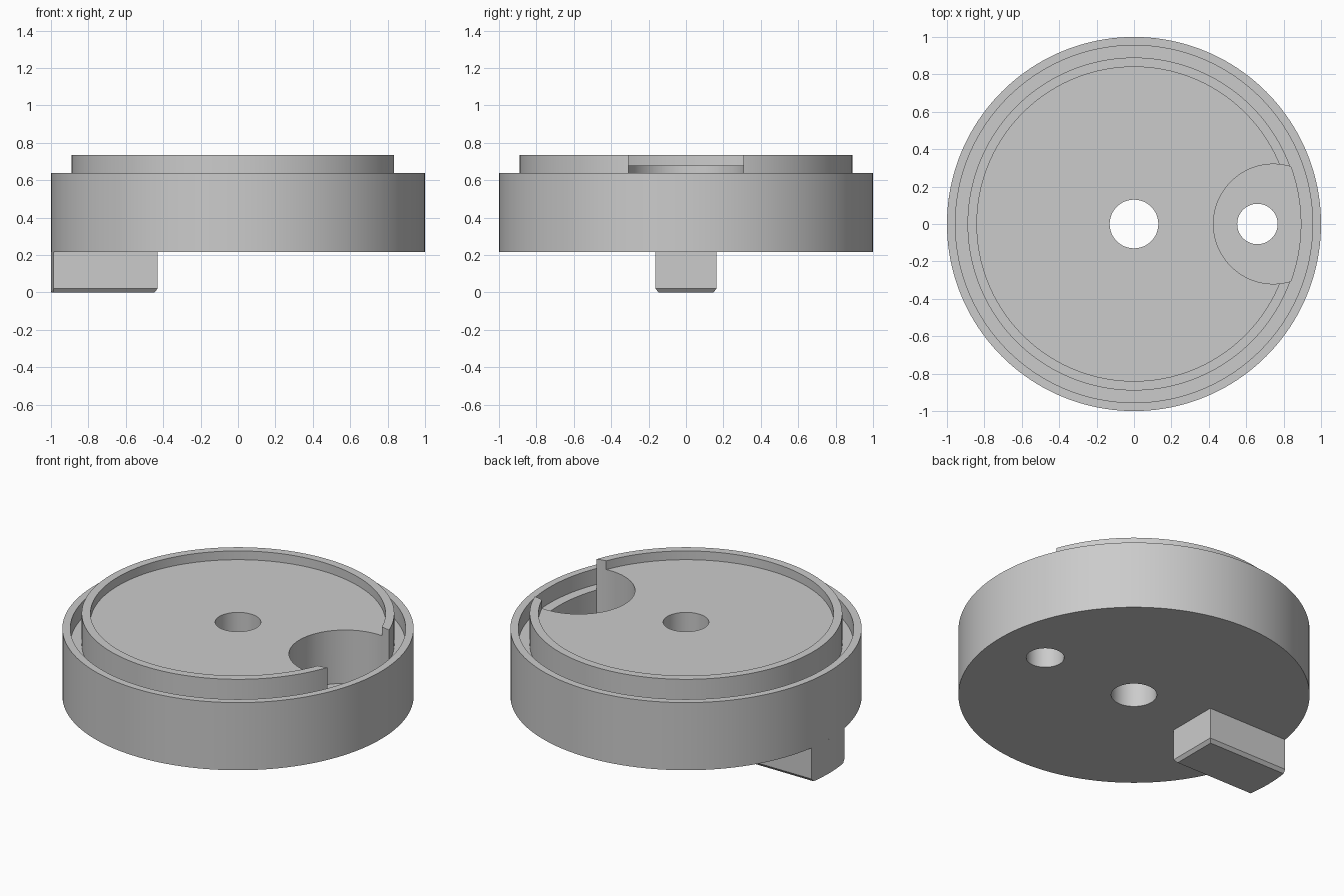
import bpy, bmesh, math

cube = bpy.data.objects.get("Cube")
if cube:
    bpy.data.objects.remove(cube, do_unlink=True)

SEG = 160
BASE_Z = 0.215

grey = bpy.data.materials.new("plain grey")
grey.use_nodes = True
grey.diffuse_color = (0.6, 0.6, 0.6, 1)
grey.node_tree.nodes["Principled BSDF"].inputs["Base Color"].default_value = (0.6, 0.6, 0.6, 1)


def arc(cx, radius, start, end, n):
    """Points along an arc centred at (cx, 0)."""
    return [(cx + radius * math.cos(start + (end - start) * i / n),
             radius * math.sin(start + (end - start) * i / n)) for i in range(n + 1)]


def loft(name, outlines, closed=False):
    """Join (outline, height) rings; cap the ends, or close into a tube."""
    bm = bmesh.new()
    rings = [[bm.verts.new((x, y, z)) for x, y in pts] for pts, z in outlines]
    pairs = list(zip(rings, rings[1:]))
    if closed:
        pairs.append((rings[-1], rings[0]))
    else:
        bm.faces.new(rings[0])
        bm.faces.new(rings[-1])
    for a, b in pairs:
        for i in range(len(a)):
            j = (i + 1) % len(a)
            bm.faces.new((a[i], a[j], b[j], b[i]))
    bmesh.ops.recalc_face_normals(bm, faces=bm.faces)
    mesh = bpy.data.meshes.new(name)
    bm.to_mesh(mesh)
    bm.free()
    mesh.materials.append(grey)
    obj = bpy.data.objects.new(name, mesh)
    bpy.context.collection.objects.link(obj)
    return obj


def circle(radius, cx=0):
    return arc(cx, radius, 0, math.tau, SEG)[:-1]


def select_only(obj):
    bpy.ops.object.select_all(action='DESELECT')
    obj.select_set(True)
    bpy.context.view_layer.objects.active = obj


def cut(target, cutter):
    cutter.hide_render = True
    mod = target.modifiers.new("cut", 'BOOLEAN')
    mod.operation = 'DIFFERENCE'
    mod.solver = 'EXACT'
    mod.object = cutter
    select_only(target)
    bpy.ops.object.modifier_apply(modifier=mod.name)
    bpy.data.objects.remove(cutter, do_unlink=True)


# Turned body: centre bore, outer rim, groove, raised ring and recessed face
profile = [(0.13, BASE_Z), (1, BASE_Z), (1, 0.64), (0.955, 0.64), (0.955, 0.54),
           (0.89, 0.54), (0.89, 0.735), (0.84, 0.735), (0.84, 0.68), (0.13, 0.68)]
body = loft("round_body", [(circle(r), z) for r, z in profile], closed=True)

# Round pocket, bounded on its outer side by the groove
px, pr, limit = 0.745, 0.32, 0.892
meet_x = (limit ** 2 - pr ** 2 + px ** 2) / (2 * px)
meet_y = math.sqrt(limit ** 2 - meet_x ** 2)
a_pocket = math.atan2(meet_y, meet_x - px)
a_limit = math.atan2(meet_y, meet_x)
outline = (arc(px, pr, a_pocket, math.tau - a_pocket, 64)
           + arc(0, limit, -a_limit, a_limit, 24)[1:-1])
cut(body, loft("pocket_cutter", [(outline, 0.345), (outline, 0.9)]))

# Small through hole in the pocket floor
hole = circle(0.108, 0.66)
cut(body, loft("hole_cutter", [(hole, 0.1), (hole, 0.5)]))


# Drive key under the body, chamfered on its inner end and sides
def key_outline(half, inner):
    a = math.asin(half)
    return [(inner, -half), (inner, half)] + arc(0, 1, math.pi - a, math.pi + a, 10)


full = key_outline(0.163, -0.43)
key = loft("drive_key", [(key_outline(0.146, -0.447), 0), (full, 0.02), (full, BASE_Z)])

for obj in (body, key):
    select_only(obj)
    bpy.ops.object.shade_smooth_by_angle(angle=math.radians(30))
